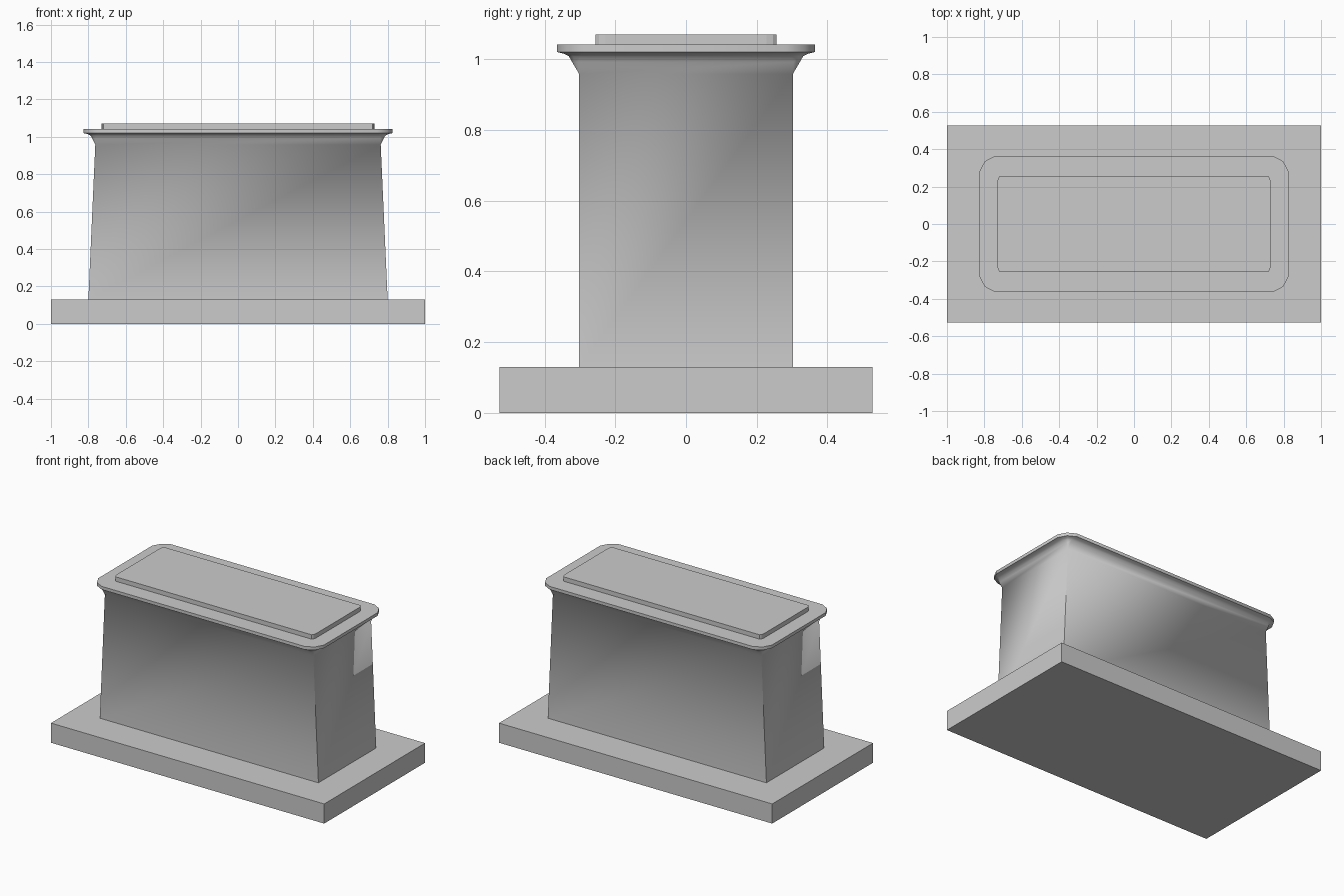
import bpy, bmesh, math

if "Cube" in bpy.data.objects:
    bpy.data.objects.remove(bpy.data.objects["Cube"])


def ring(bm, hx, hy, z, cx=0.0, cy=0.0, mid=0.35):
    """Rectangle outline whose corners are cut by two facets."""
    quarter = [(hx, hy - cy), (hx - cx * mid, hy - cy * mid), (hx - cx, hy)]
    flip = quarter[::-1]
    pts = quarter + [(-x, y) for x, y in flip]
    pts += [(-x, -y) for x, y in quarter] + [(x, -y) for x, y in flip]
    return [bm.verts.new((x, y, z)) for x, y in pts]


def loft(name, sections, smooth=None):
    bm = bmesh.new()
    rings = [ring(bm, *s) for s in sections]
    for a, b in zip(rings, rings[1:]):
        for i in range(len(a)):
            j = (i + 1) % len(a)
            bm.faces.new((a[i], a[j], b[j], b[i]))
    bm.faces.new(rings[0][::-1])
    bm.faces.new(rings[-1])
    # Collapse the zero-size corner facets into sharp corners
    bmesh.ops.remove_doubles(bm, verts=bm.verts[:], dist=1e-5)
    bmesh.ops.recalc_face_normals(bm, faces=bm.faces[:])
    me = bpy.data.meshes.new(name)
    bm.to_mesh(me)
    bm.free()
    ob = bpy.data.objects.new(name, me)
    bpy.context.collection.objects.link(ob)
    if smooth:
        bpy.ops.object.select_all(action='DESELECT')
        ob.select_set(True)
        bpy.context.view_layer.objects.active = ob
        bpy.ops.object.shade_smooth_by_angle(angle=math.radians(smooth))
    return ob


# Wide plinth
loft("base_slab", [(1.0, 0.527, 0.0), (1.0, 0.527, 0.13)])

# Tapered body with a concave flare growing into the rounded lip
loft("body_with_flared_lip", [
    (0.80, 0.302, 0.13),
    (0.763, 0.302, 0.958),
    (0.779, 0.322, 0.992, 0.018, 0.018),
    (0.789, 0.331, 1.008, 0.032, 0.032),
    (0.803, 0.344, 1.015, 0.05, 0.05),
    (0.826, 0.364, 1.02, 0.082, 0.082),
    (0.826, 0.364, 1.041, 0.082, 0.082),
], smooth=35)

# Raised panel on top
loft("top_panel", [
    (0.73, 0.256, 1.035, 0.012, 0.028),
    (0.73, 0.256, 1.07, 0.012, 0.028),
])
